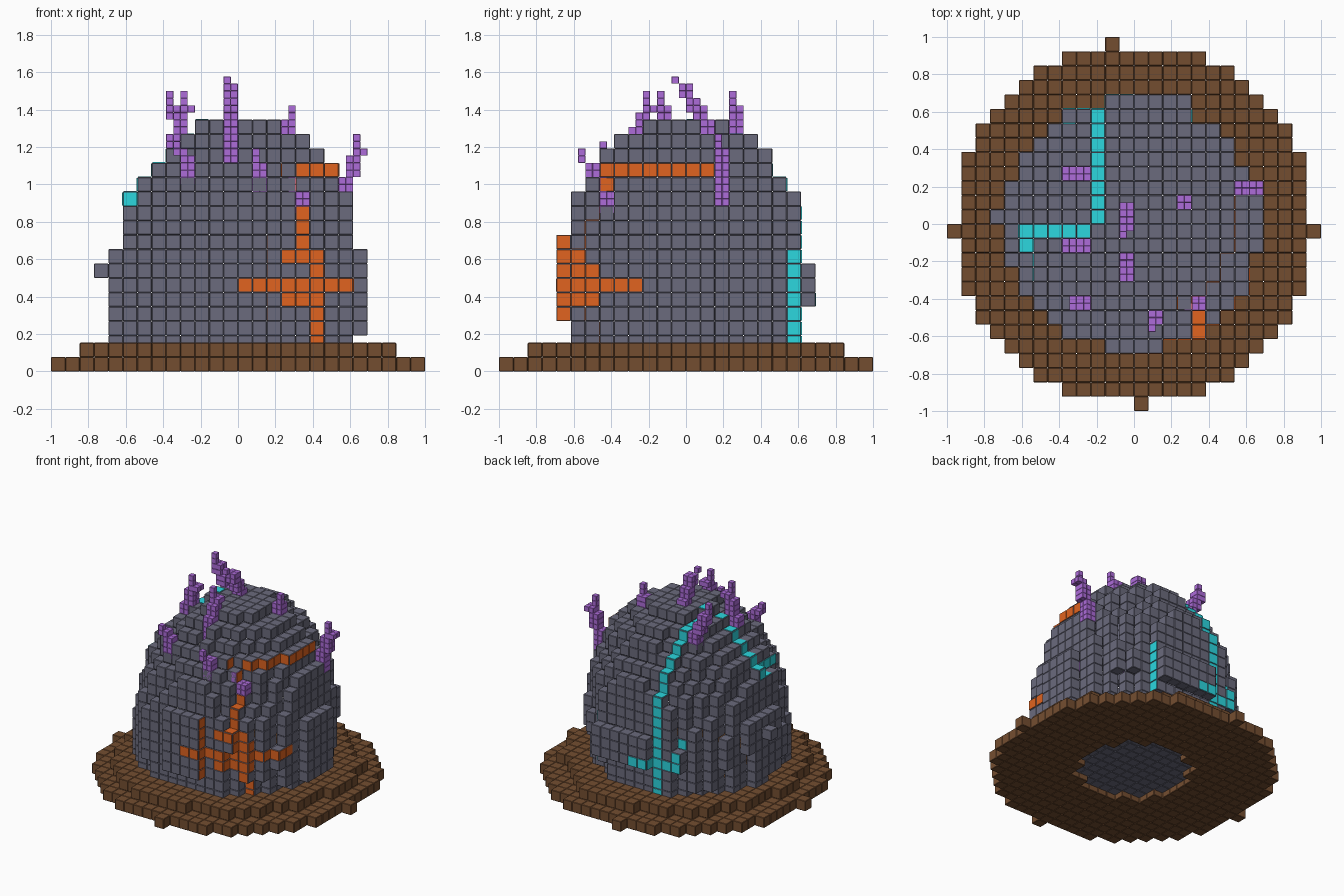
import bpy, bmesh, math
from mathutils import Matrix, Vector, noise

if "Cube" in bpy.data.objects:
    bpy.data.objects.remove(bpy.data.objects["Cube"], do_unlink=True)

S = 2 / 26      # cell size
H = S / 2       # coral cell size


def material(name, rgb):
    m = bpy.data.materials.new(name)
    m.use_nodes = True
    m.diffuse_color = (*rgb, 1)
    bsdf = m.node_tree.nodes["Principled BSDF"]
    bsdf.inputs["Base Color"].default_value = (*rgb, 1)
    bsdf.inputs["Roughness"].default_value = 0.8
    return m


def build(name, boxes, mat, chamfer=0.0):
    """One object from (centre, size) boxes, with chamfered edges."""
    bm = bmesh.new()
    for centre, size in boxes:
        place = Matrix.Translation(centre) @ Matrix.Diagonal((*size, 1))
        bmesh.ops.create_cube(bm, size=1, matrix=place)
    if chamfer:
        bmesh.ops.bevel(bm, geom=bm.edges[:], offset=chamfer, segments=1,
                        affect='EDGES', profile=0.5)
    mesh = bpy.data.meshes.new(name)
    bm.to_mesh(mesh)
    bm.free()
    mesh.materials.append(mat)
    ob = bpy.data.objects.new(name, mesh)
    bpy.context.collection.objects.link(ob)


def block(x, y, z, cell):
    return ((x + 0.5) * cell, (y + 0.5) * cell, z * cell), (cell,) * 3


def exposed(cells):
    steps = ((1, 0, 0), (-1, 0, 0), (0, 1, 0), (0, -1, 0), (0, 0, 1), (0, 0, -1))
    return [c for c in sorted(cells)
            if any(tuple(a + b for a, b in zip(c, s)) not in cells for s in steps)]


grey = material("slate grey", (0.147, 0.147, 0.205))
brown = material("earth brown", (0.175, 0.076, 0.030))
orange = material("ember orange", (0.75, 0.125, 0.014))
teal = material("bright teal", (0.025, 0.68, 0.74))
purple = material("coral purple", (0.42, 0.15, 0.70))

# Earth base: two stepped rings with four stray blocks at the rim
base = set()
for x in range(-13, 13):
    for y in range(-13, 13):
        r = math.hypot(x + 0.5, y + 0.5)
        if 5 < r < 12.36:
            base.add((x, y, 0))
        ragged = 10.8 + 0.6 * noise.noise(Vector((x * 0.6, y * 0.6, 3.3)))
        if 5 < r < ragged:
            base.add((x, y, 1))
base |= {(-2, 12, 0), (0, -13, 0), (-13, -1, 0), (12, -1, 0)}
build("earth_base", [block(x, y, z + 0.5, S) for x, y, z in sorted(base)],
      brown, S * 0.04)

# Rock dome: a leaning ellipsoid of blocks with a rough skin
rock = set()
for z in range(1, 18):
    radius = 8.78 * math.sqrt(1 - ((z - 6) / 11.8) ** 2)
    lean = 0.04 * z - 0.4
    for x in range(-9, 9):
        for y in range(-8, 8):
            rough = 0.35 * noise.noise(Vector((x, y, z)) * 0.37)
            r = math.hypot(x + 0.5 - lean, y + 0.5 - lean / 2)
            if r < (radius + rough if z > 1 else 6):
                rock.add((x, y, z))
# Bumps on the sides
rock.add((-10, 0, 7))
rock |= {(x, -9, z) for x in range(-2, 2) for z in range(4, 10)}
rock |= {(x, 8, z) for x in range(-2, 4) for z in range(5, 8)}
rock |= {(8, y, z) for y in range(-2, 2) for z in range(3, 9)}
# Ledge carrying the upper ember vein
rock |= {(x, y, 14) for x in range(4, 7) for y in range(-2, 2)}
# Stepped notch on the front
for y, top in ((-8, 8), (-7, 10), (-6, 11)):
    rock -= {(4, y, z) for z in range(top + 1, 18)}
    rock |= {(4, y, z) for z in range(top - 1, top + 1)}
# Hollows where corals stand
rock -= {(x, -6, z) for x in range(5, 9) for z in range(11, 18)}
rock -= {(-1, y, z) for y in range(-8, -3) for z in range(15, 18)}
rock -= {(x, y, 17) for x in range(3, 6) for y in range(-8, 8)}
build("rock_dome", [block(*c, S) for c in exposed(rock)], grey, S * 0.04)


def veins(name, mat, strokes):
    """Thin plates on the outermost block along each direction."""
    plates = {}
    for axis, sign, us, vs in strokes:
        for u in us:
            for v in vs:
                others = [i for i in range(3) if i != axis]
                line = [c for c in rock if c[others[0]] == u and c[others[1]] == v]
                if not line:
                    continue
                cell = max(line, key=lambda c: sign * c[axis])
                centre = list(block(*cell, S)[0])
                centre[axis] += sign * (H + 0.001)
                size = [S * 0.9] * 3
                size[axis] = 0.006
                plates[(cell, axis, sign)] = (centre, size)
    build(name, plates.values(), mat)


X, Y, Z = range(3)

# Ember veins on the front and right; each stroke is axis, side, columns, rows
veins("ember_veins", orange, [
    (Y, -1, range(0, 8), [6]),
    (Y, -1, range(3, 6), [5, 8]),
    (Y, -1, [5], range(2, 9)),
    (Y, -1, [4], range(8, 12)),
    (Y, -1, range(4, 7), [14]),
    (X, 1, [-9], range(4, 10)),
    (X, 1, [-8], range(5, 9)),
    (X, 1, [-7], range(5, 8)),
    (X, 1, range(-9, -3), [6]),
    (X, 1, range(-6, 2), [14]),
    (X, 1, [-6], [13]),
    (Z, 1, [4], range(-8, -5)),
])

# Teal veins over the top, down the back and on the left
veins("teal_veins", teal, [
    (Z, 1, [-3], range(0, 8)),
    (Z, 1, range(-8, -3), [-1]),
    (Z, 1, [-8], [-2]),
    (Z, 1, [4], [7]),
    (Y, 1, [-3], range(2, 17)),
    (Y, 1, range(-5, 0), [5]),
    (Y, 1, [-5], range(5, 8)),
    (X, 1, [7], range(2, 9)),
    (X, -1, [8], [5]),
    (X, -1, [-1], range(12, 16)),
    (X, -1, range(-4, -1), [12]),
    (Y, -1, [-8], [12]),
])


def coral(name, x, y, z, steps):
    """Stacked square stems: each step is shift x, shift y, height, width."""
    cells = set()
    for dx, dy, height, width in steps:
        x, y = x + dx, y + dy
        cells |= {(x + i, y + j, z + k) for i in range(width)
                  for j in range(width) for k in range(height)}
        z += height
    build(name, [block(a, b, c + 0.5, H) for a, b, c in sorted(cells)],
          purple, H * 0.04)


# Corals around the crown
coral("coral_back_left", -8, 6, 30, [(0, 0, 3, 2), (-1, 0, 2, 2), (-1, 0, 2, 2), (0, 0, 2, 1)])
coral("coral_left", -10, -4, 31, [(0, 0, 2, 2), (1, 0, 3, 2), (1, 0, 1, 2), (0, 0, 2, 1)])
coral("coral_crown", -2, 0, 34, [(0, 1, 2, 2), (0, -1, 2, 2), (0, -1, 2, 2), (0, -1, 1, 1)])
coral("coral_crown_front", -2, -8, 29, [(0, 0, 5, 2), (0, 1, 2, 2), (0, 1, 1, 2), (0, 0, 2, 1)])
coral("coral_back_right", 6, 2, 31, [(0, 0, 4, 2), (1, 0, 2, 1)])
coral("coral_right", 14, 4, 23, [(0, 0, 4, 2), (1, 0, 3, 2), (1, 0, 1, 2), (0, 0, 2, 1)])
coral("coral_front_left", -8, -12, 26, [(0, 0, 4, 2), (-1, 0, 1, 2), (0, 0, 1, 1)])
coral("coral_front", 2, -14, 25, [(0, 0, 4, 2), (0, -1, 2, 1)])
coral("coral_front_right", 8, -12, 22, [(0, 0, 3, 2), (-1, 0, 2, 1)])
